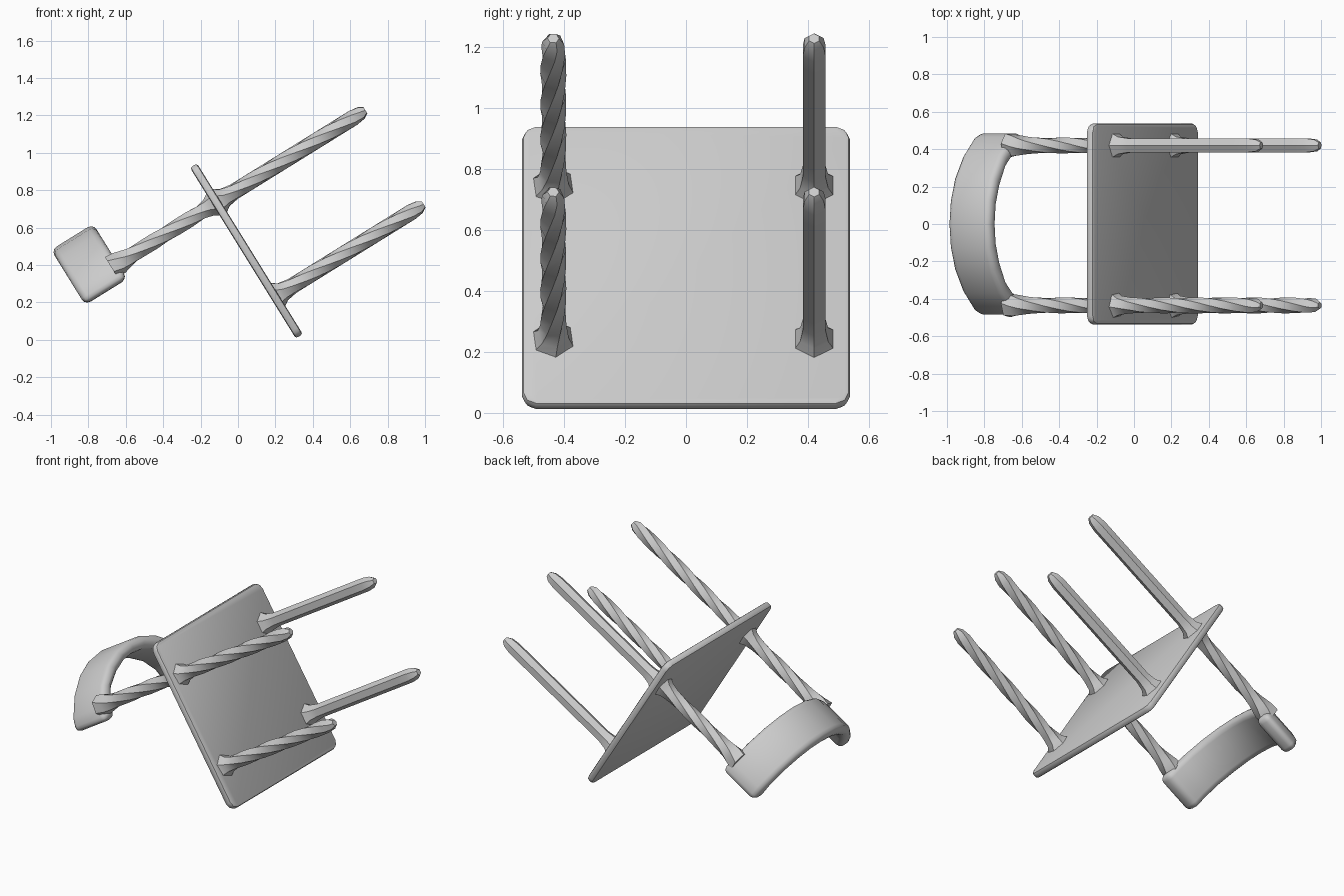
import bpy, bmesh, math
from mathutils import Matrix, Vector

if "Cube" in bpy.data.objects:
    bpy.data.objects.remove(bpy.data.objects["Cube"])

grey = bpy.data.materials.new("plain grey")
grey.diffuse_color = (0.6, 0.6, 0.6, 1)
grey.use_nodes = True
grey.node_tree.nodes["Principled BSDF"].inputs["Base Color"].default_value = grey.diffuse_color

# Chair frame: local x = forward across the seat, y = sideways, z = towards the feet
A = math.radians(31.8)
FORWARD = Vector((math.sin(A), 0, -math.cos(A)))
FEET = Vector((math.cos(A), 0, math.sin(A)))
CENTRE = Vector((0.045, 0, 0.475))
FRAME = Matrix((FORWARD, (0, 1, 0), FEET)).transposed().to_4x4()
FRAME.translation = CENTRE


def finish(name, bm, bevel=0, segments=2, angle=40):
    """Place a part in the tilted chair frame, round its edges and shade it."""
    bmesh.ops.transform(bm, matrix=FRAME, verts=bm.verts)
    bmesh.ops.recalc_face_normals(bm, faces=bm.faces)
    mesh = bpy.data.meshes.new(name)
    bm.to_mesh(mesh)
    bm.free()
    mesh.materials.append(grey)
    ob = bpy.data.objects.new(name, mesh)
    bpy.context.collection.objects.link(ob)
    bpy.ops.object.select_all(action='DESELECT')
    ob.select_set(True)
    bpy.context.view_layer.objects.active = ob
    if bevel:
        mod = ob.modifiers.new("rounding", 'BEVEL')
        mod.width, mod.segments = bevel, segments
        mod.limit_method, mod.angle_limit = 'ANGLE', math.radians(35)
        bpy.ops.object.modifier_apply(modifier=mod.name)
    bpy.ops.object.shade_smooth_by_angle(angle=math.radians(angle))
    return ob


def prism(outline, z0, z1):
    """Extrude an outline of (x, y) points between two heights."""
    bm = bmesh.new()
    face = bm.faces.new([bm.verts.new((x, y, z0)) for x, y in outline])
    ext = bmesh.ops.extrude_face_region(bm, geom=[face])
    verts = [g for g in ext["geom"] if isinstance(g, bmesh.types.BMVert)]
    bmesh.ops.translate(bm, verts=verts, vec=(0, 0, z1 - z0))
    return bm


def rod(name, x, y, rings, sides=6, twist=0):
    """Faceted rod through (height, radius) rings, each turned a little further."""
    bm = bmesh.new()
    loops = []
    for z, r in rings:
        turn = twist * z
        loops.append([bm.verts.new((x + r * math.cos(turn + k * math.tau / sides),
                                    y + r * math.sin(turn + k * math.tau / sides), z))
                      for k in range(sides)])
    for a, b in zip(loops, loops[1:]):
        for k in range(sides):
            n = (k + 1) % sides
            bm.faces.new((a[k], a[n], b[n], b[k]))
    bm.faces.new(loops[0])
    bm.faces.new(loops[-1])
    finish(name, bm, angle=30)


# Seat: thin board with clipped corners and a softened rim
w, c = 0.537, 0.045
corners = []
for sx, sy in ((1, 1), (-1, 1), (-1, -1), (1, -1)):
    pair = [(sx * w, sy * (w - c)), (sx * (w - c * 0.3), sy * (w - c * 0.3)), (sx * (w - c), sy * w)]
    corners += pair if sx * sy > 0 else pair[::-1]
finish("seat", prism(corners, -0.022, 0.022), bevel=0.014, segments=2)

# Curved backrest: outer and inner half curves, mirrored sideways
outer = [(-0.555, 0), (-0.54, 0.13), (-0.495, 0.25), (-0.41, 0.37), (-0.30, 0.465), (-0.215, 0.495)]
inner = [(-0.205, 0.395), (-0.29, 0.365), (-0.37, 0.30), (-0.43, 0.20), (-0.465, 0.10), (-0.475, 0)]
half = outer + inner
outline = half + [(x, -y) for x, y in half[-2:0:-1]]
finish("backrest", prism(outline, -0.885, -0.62), bevel=0.035, segments=3, angle=60)

# Legs and back posts: faceted rods that flare where they meet the seat and backrest
R = 0.043
steps = [0.11 + 0.075 * i for i in range(11)]
leg_rings = [(0.0, 0.078), (0.025, 0.07), (0.05, 0.053)] + [(s, R) for s in steps]
leg_rings += [(0.91, 0.036), (0.937, 0.019)]
post_rings = [(0.0, 0.075), (-0.025, 0.066), (-0.05, 0.052)]
post_rings += [(-0.10 - 0.075 * i, R) for i in range(6)]
post_rings += [(-0.53, 0.046), (-0.57, 0.053), (-0.61, 0.062), (-0.66, 0.068)]

for side, y, twist in (("right", -0.435, 5.0), ("left", 0.42, 0.0)):
    rod(side + "_rear_leg", -0.304, y, leg_rings, twist=twist)
    rod(side + "_front_leg", 0.288, y, leg_rings, twist=twist)
    rod(side + "_back_post", -0.304, y, post_rings, twist=5.0)
